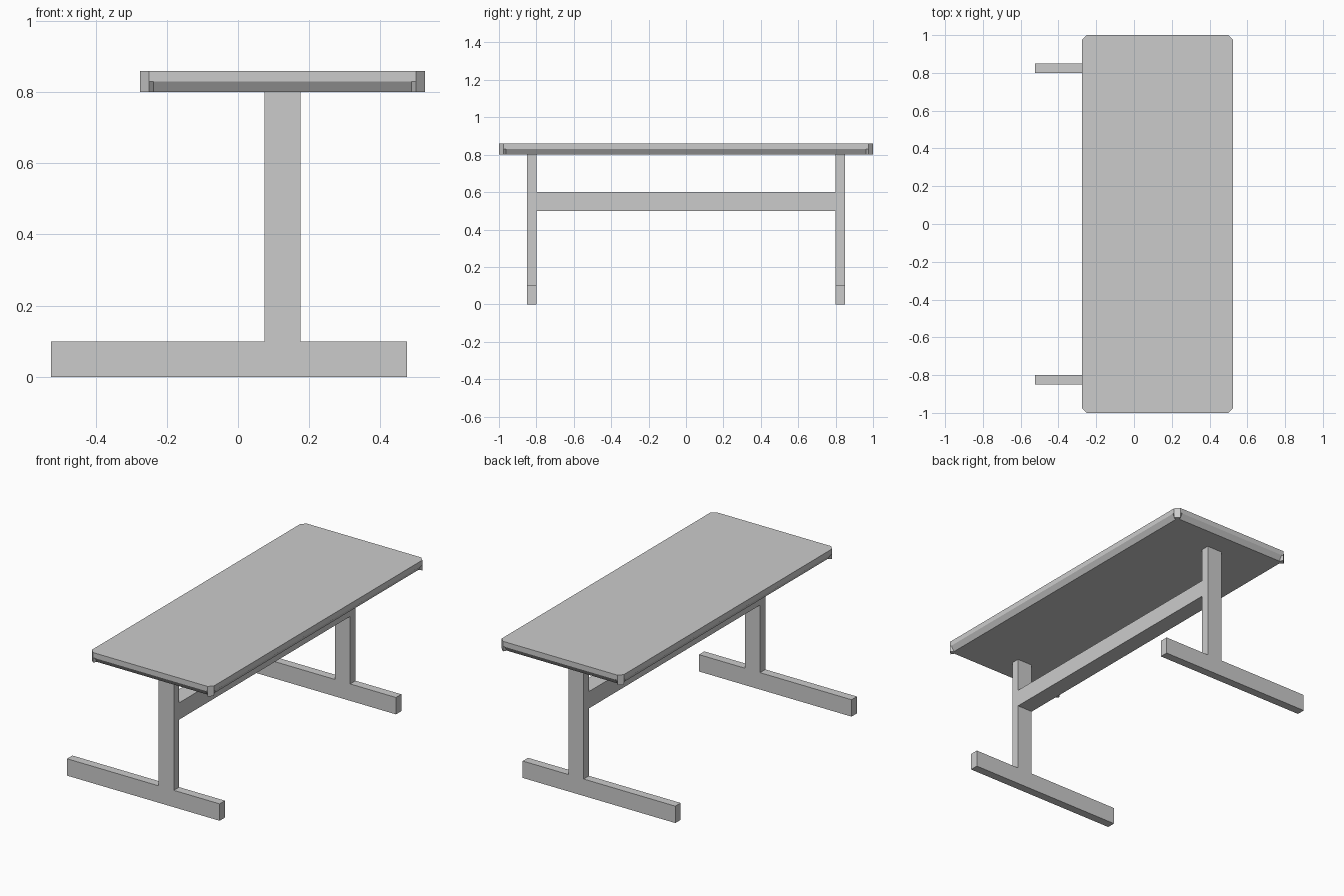
import bpy, bmesh
from mathutils import Vector

if "Cube" in bpy.data.objects:
    bpy.data.objects.remove(bpy.data.objects["Cube"])


def finish(name, bm):
    bmesh.ops.recalc_face_normals(bm, faces=bm.faces)
    mesh = bpy.data.meshes.new(name)
    bm.to_mesh(mesh)
    bm.free()
    obj = bpy.data.objects.new(name, mesh)
    bpy.context.collection.objects.link(obj)
    return obj


def extrude_profile(name, pts, y0, y1):
    """Closed x-z outline extruded along y."""
    bm = bmesh.new()
    face = bm.faces.new([bm.verts.new((x, y0, z)) for x, z in pts])
    ext = bmesh.ops.extrude_face_region(bm, geom=[face])["geom"]
    bmesh.ops.translate(bm, vec=(0, y1 - y0, 0),
                        verts=[v for v in ext if isinstance(v, bmesh.types.BMVert)])
    bm.faces.new(list(reversed([v for v in face.verts]))) if not face.is_valid else None
    return finish(name, bm)


# Tabletop: clipped corners, lower half of each straight edge cut under
CX, HX, HY = 0.125, 0.40, 1.0
CLIP, STEP, UNDERCUT = 0.025, 0.012, 0.02


def ring(z, undercut):
    pts = []
    corners = [Vector(c) for c in ((-HX, -HY), (HX, -HY), (HX, HY), (-HX, HY))]
    for a, b in zip(corners, corners[1:] + corners[:1]):
        d = (b - a).normalized()
        inward = Vector((-d.y, d.x)) * undercut
        for p in (a + d * CLIP, a + d * (CLIP + STEP) + inward,
                  b - d * (CLIP + STEP) + inward, b - d * CLIP):
            pts.append((p.x + CX, p.y, z))
    return pts


bm = bmesh.new()
rings = [[bm.verts.new(p) for p in ring(z, u)]
         for z, u in ((0.80, UNDERCUT), (0.83, 0), (0.86, 0))]
for low, high in zip(rings, rings[1:]):
    for i in range(len(low)):
        j = (i + 1) % len(low)
        bm.faces.new((low[i], low[j], high[j], high[i]))
bm.faces.new(rings[0][::-1])
bm.faces.new(rings[-1])
finish("tabletop", bm)

# End legs: inverted T with a long foot and an offset post
leg = [(-0.525, 0), (0.475, 0), (0.475, 0.1), (0.175, 0.1),
       (0.175, 0.8), (0.075, 0.8), (0.075, 0.1), (-0.525, 0.1)]
extrude_profile("front_leg", leg, -0.85, -0.80)
extrude_profile("back_leg", leg, 0.80, 0.85)

# Stretcher beam between the posts
beam = [(0.075, 0.5), (0.175, 0.5), (0.175, 0.6), (0.075, 0.6)]
extrude_profile("stretcher", beam, -0.80, 0.80)
